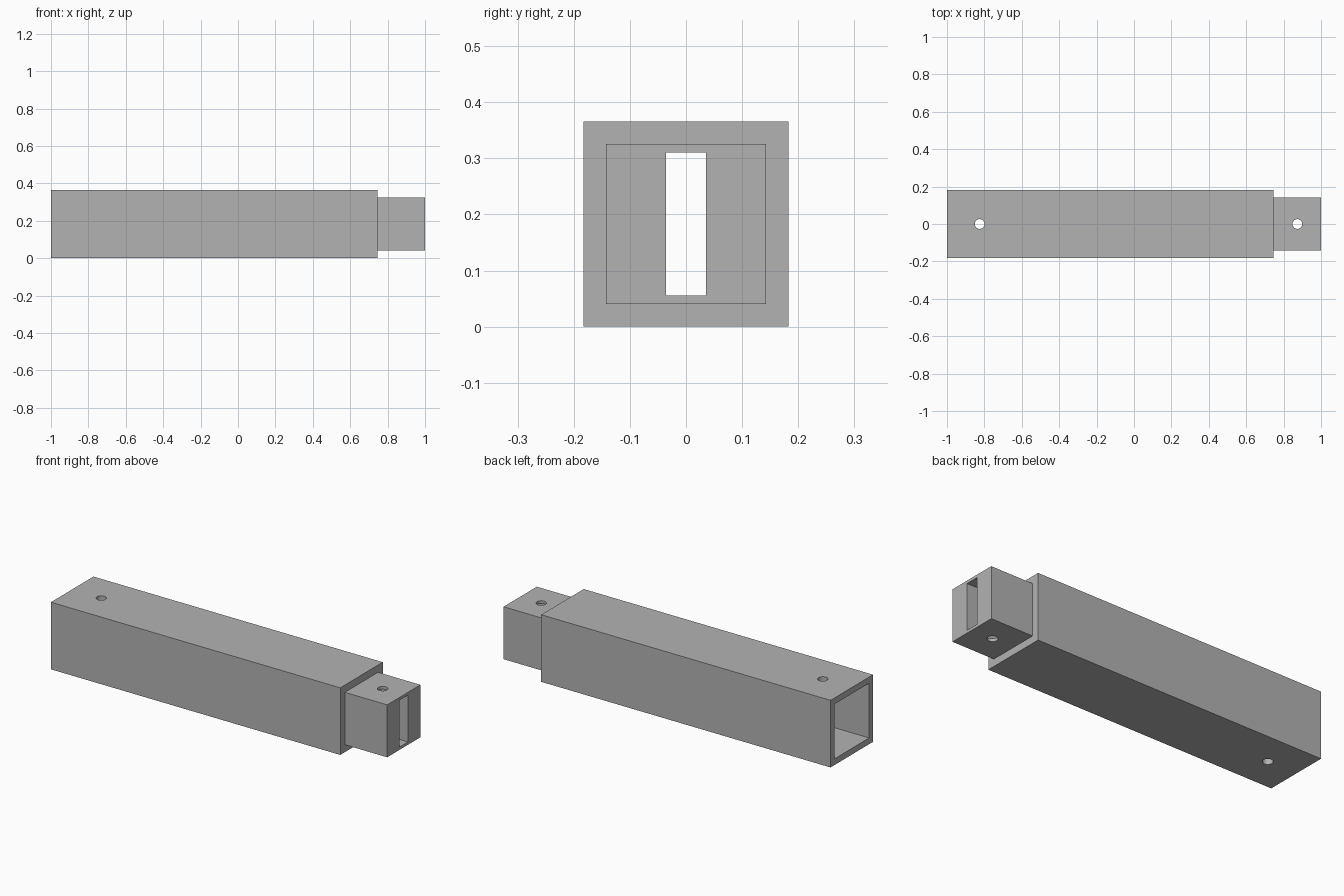
import bpy

cube = bpy.data.objects.get("Cube")
if cube:
    bpy.data.objects.remove(cube, do_unlink=True)

HALF = 0.183        # half width of the beam, also its centre height
SHOULDER = 0.745    # where the beam steps down to the tenon

grey = bpy.data.materials.new("plain grey")
grey.use_nodes = True
colour = (0.45, 0.45, 0.45, 1)
grey.diffuse_color = colour
grey.node_tree.nodes["Principled BSDF"].inputs["Base Color"].default_value = colour


def box(name, x0, x1, half_y, half_z):
    """Box along x, centred on the beam's axis."""
    bpy.ops.mesh.primitive_cube_add(size=1, location=((x0 + x1) / 2, 0, HALF))
    ob = bpy.context.object
    ob.name = name
    ob.scale = (x1 - x0, 2 * half_y, 2 * half_z)
    bpy.ops.object.transform_apply(location=True, rotation=True, scale=True)
    ob.data.materials.append(grey)
    return ob


def pin_hole(name, x):
    bpy.ops.mesh.primitive_cylinder_add(vertices=32, radius=0.026, depth=1,
                                        location=(x, 0, HALF))
    ob = bpy.context.object
    ob.name = name
    ob.data.materials.append(grey)
    return ob


def combine(target, other, operation):
    """Apply a boolean and drop the helper solid."""
    mod = target.modifiers.new(other.name, 'BOOLEAN')
    mod.operation = operation
    mod.solver = 'EXACT'
    mod.object = other
    bpy.context.view_layer.objects.active = target
    bpy.ops.object.modifier_apply(modifier=mod.name)
    bpy.data.objects.remove(other, do_unlink=True)


# Square beam with a smaller tenon at the +x end
beam = box("beam", -1, SHOULDER, HALF, HALF)
combine(beam, box("tenon", SHOULDER - 0.1, 1, 0.143, 0.143), 'UNION')

# Open socket at the -x end, narrow slot through the rest
combine(beam, box("socket_cutter", -1.1, -0.65, 0.149, 0.149), 'DIFFERENCE')
combine(beam, box("slot_cutter", -0.7, 1.1, 0.036, 0.1275), 'DIFFERENCE')

# Vertical pin holes through the socket and the tenon
for name, x in (("socket_pin", -0.825), ("tenon_pin", 0.873)):
    combine(beam, pin_hole(name, x), 'DIFFERENCE')

bpy.ops.object.select_all(action='DESELECT')
beam.select_set(True)
bpy.context.view_layer.objects.active = beam
bpy.ops.object.shade_smooth_by_angle(angle=0.5)
